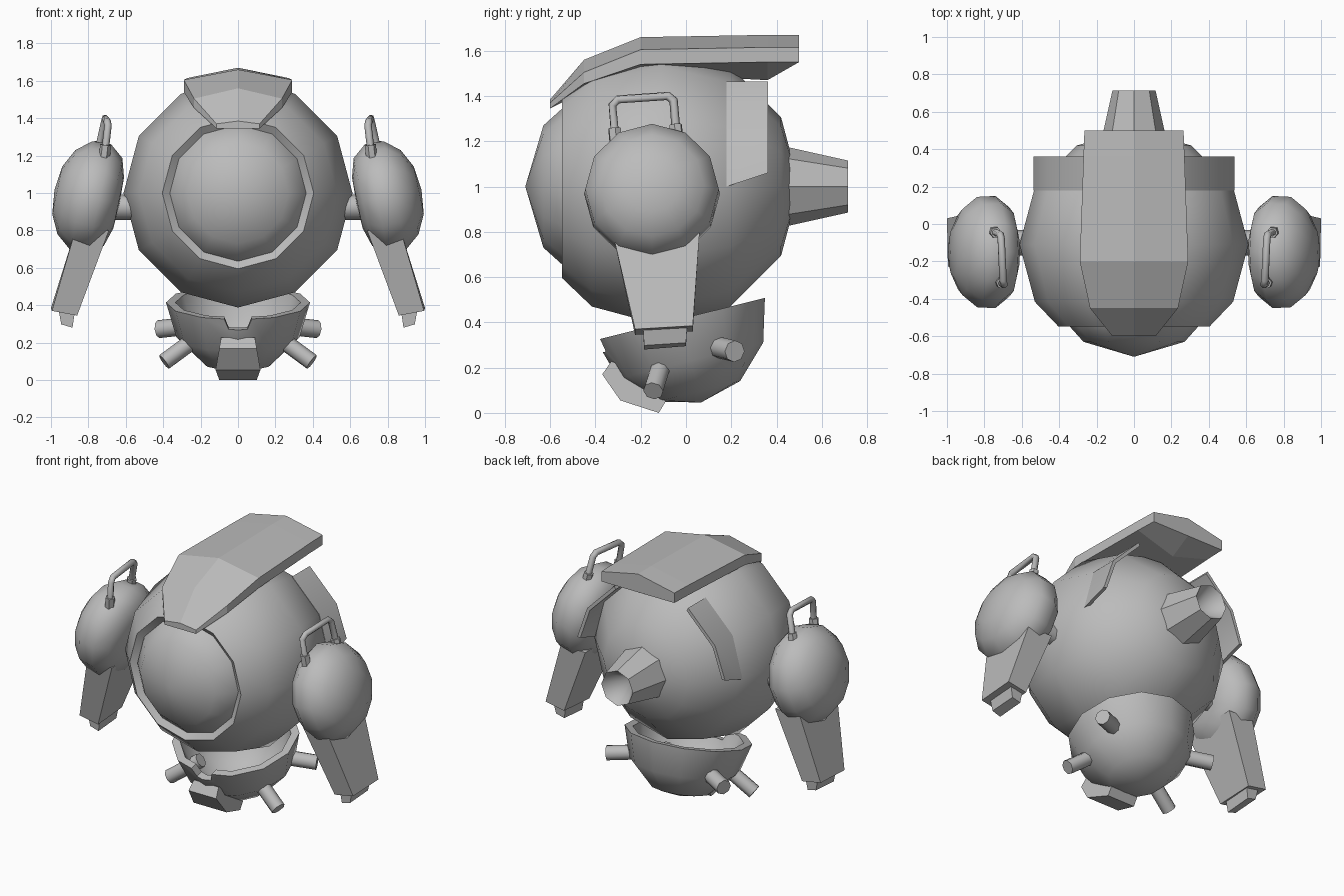
import bpy, bmesh
from math import sin, cos, pi, radians
from mathutils import Matrix, Vector

if "Cube" in bpy.data.objects:
    bpy.data.objects.remove(bpy.data.objects["Cube"])

grey = bpy.data.materials.new("plain_grey")
grey.use_nodes = True
COLOUR = (0.5, 0.5, 0.5, 1)
grey.diffuse_color = COLOUR
grey.node_tree.nodes["Principled BSDF"].inputs["Base Color"].default_value = COLOUR


def loft(name, rings, matrix=Matrix(), cap=True, angle=None):
    """Skin closed rings of points; shade smooth below the given angle."""
    bm = bmesh.new()
    loops = [[bm.verts.new(matrix @ Vector(p)) for p in ring] for ring in rings]
    n = len(loops[0])
    for a, b in zip(loops, loops[1:]):
        for i in range(n):
            j = (i + 1) % n
            bm.faces.new((a[i], a[j], b[j], b[i]))
    if cap:
        bm.faces.new(loops[0])
        bm.faces.new(loops[-1])
    bmesh.ops.remove_doubles(bm, verts=bm.verts, dist=0.0001)
    bmesh.ops.recalc_face_normals(bm, faces=bm.faces)
    mesh = bpy.data.meshes.new(name)
    bm.to_mesh(mesh)
    bm.free()
    mesh.materials.append(grey)
    ob = bpy.data.objects.new(name, mesh)
    bpy.context.collection.objects.link(ob)
    if angle:
        shade(ob, angle)
    return ob


def select(ob):
    bpy.ops.object.select_all(action='DESELECT')
    ob.select_set(True)
    bpy.context.view_layer.objects.active = ob


def shade(ob, angle):
    select(ob)
    bpy.ops.object.shade_smooth_by_angle(angle=radians(angle))


def lathe(name, profile, matrix=Matrix(), segments=12, cap=False, angle=50):
    """Spin (height, radius) pairs about local z."""
    turns = [2 * pi * i / segments for i in range(segments)]
    rings = [[(r * cos(t), r * sin(t), h) for t in turns] for h, r in profile]
    return loft(name, rings, matrix, cap, angle)


def rod(name, start, end, radius, flip, segments=8):
    start, end = Vector(start), Vector(end)
    axis = end - start
    m = flip @ Matrix.Translation(start) @ axis.to_track_quat('Z', 'Y').to_matrix().to_4x4()
    return lathe(name, [(0, radius), (axis.length, radius)], m, segments, True)


def rectangle(x0, x1, y0, y1, z):
    return [(x0, y0, z), (x1, y0, z), (x1, y1, z), (x0, y1, z)]


# Round body shell, open at the front, with a domed window
R = 0.612
facing_front = Matrix.Translation((0, -0.11, 1)) @ Matrix.Rotation(pi / 2, 4, 'X')
shell = [(-R * cos(i * pi / 6), R * sin(i * pi / 6)) for i in range(5)]
lathe("body_shell", shell + [(0.437, 0.405), (0.40, 0.355)], facing_front)
lathe("window_dome", [(0.38, 0.375), (0.42, 0.36), (0.52, 0.27), (0.60, 0)], facing_front)

# Hollow tapered exhaust at the back
facing_back = Matrix.Translation((0, 0, 1)) @ Matrix.Rotation(-pi / 2, 4, 'X')
lathe("exhaust", [(0.45, 0.174), (0.715, 0.115), (0.56, 0)], facing_back, 8, angle=40)

# Ridged crest over the top: y, half width, ridge, upper edge, lower edge, keel
crest = [(0.5, 0.265, 1.67, 1.615, 1.55, 1.55),
         (0.36, 0.27, 1.67, 1.615, 1.55, 1.47),
         (-0.2, 0.29, 1.66, 1.605, 1.54, 1.5),
         (-0.45, 0.235, 1.56, 1.505, 1.455, 1.42),
         (-0.6, 0.115, 1.385, 1.37, 1.345, 1.345)]
loft("crest", [[(0, y, ridge), (w, y, up), (w, y, low), (0, y, keel), (-w, y, low), (-w, y, up)]
               for y, w, ridge, up, low, keel in crest])

# Bowl-shaped jaw, tilted forward, with a notch in its front rim
tilt = Matrix.Translation((0, -0.025, 0.415)) @ Matrix.Rotation(radians(14), 4, 'X')
jaw = lathe("jaw_bowl", [(-0.38, 0), (-0.33, 0.19), (-0.19, 0.33), (0, 0.385),
                         (0, 0.335), (-0.16, 0.29), (-0.28, 0.165), (-0.33, 0)], tilt)
cutter = loft("notch_cutter", [[(-0.085, y, 0.03), (0.085, y, 0.03), (0.05, y, -0.06),
                                (-0.05, y, -0.06)] for y in (-0.5, -0.2)], tilt)
cutter.hide_render = True
notch = jaw.modifiers.new("notch", 'BOOLEAN')
notch.operation = 'DIFFERENCE'
notch.solver = 'EXACT'
notch.object = cutter
select(jaw)
bpy.ops.object.modifier_apply(modifier="notch")
bpy.data.objects.remove(cutter)
shade(jaw, 50)

# Chin block: half width, y, z round its side outline
chin = [(0.09, -0.33, 0.228), (0.1, -0.37, 0.17), (0.12, -0.29, 0.055),
        (0.1, -0.12, 0), (0.1, -0.09, 0.05), (0.09, -0.2, 0.18)]
loft("chin", [[(s * w, y, z) for w, y, z in chin] for s in (-1, 1)])

for side, s in (("left", 1), ("right", -1)):
    flip = Matrix.Diagonal((s, 1, 1, 1))

    # Curved rear guard standing off the shell
    guard = []
    for t in (0, pi / 6, pi / 3):
        guard.append([(r * cos(t), y, 1 + r * sin(t) + (0.06 if t == 0 and y > 0.3 else 0))
                      for r, y in ((0.537, 0.18), (0.537, 0.362), (0.515, 0.362), (0.515, 0.18))])
    loft(side + "_rear_guard", guard, flip, angle=40)

    # Shoulder axle and pod
    rod(side + "_shoulder_axle", (0.5, -0.1, 0.925), (0.7, -0.1, 0.925), 0.068, flip)
    pod_place = (flip @ Matrix.Translation((0.8, -0.15, 0.98))
                 @ Matrix.Rotation(radians(-12), 4, 'Y') @ Matrix.Rotation(pi / 2, 4, 'Y'))
    lathe(side + "_pod", [(-0.17, 0), (-0.165, 0.14), (-0.135, 0.24), (-0.06, 0.3),
                          (0.04, 0.295), (0.12, 0.23), (0.17, 0.13), (0.185, 0)], pod_place)

    # Tapered forearm and small tip block
    loft(side + "_forearm", [rectangle(0.69, 0.87, -0.325, 0.06, 0.8),
                             [(0.86, -0.225, 0.345), (0.995, -0.225, 0.37),
                              (1.0, 0.03, 0.385), (0.865, 0.03, 0.36)]], flip)
    loft(side + "_arm_tip", [rectangle(0.87, 0.96, -0.19, 0.005, 0.38),
                             [(0.885, -0.185, 0.28), (0.945, -0.185, 0.298),
                              (0.945, 0, 0.31), (0.885, 0, 0.295)]], flip)

    # Bent tube handle with collars
    path = [Vector(p) for p in ((0.715, -0.31, 1.19), (0.695, -0.325, 1.36), (0.7, -0.3, 1.385),
                                (0.71, -0.08, 1.4), (0.715, -0.055, 1.38), (0.755, -0.04, 1.2))]
    curve = bpy.data.curves.new(side + "_handle", 'CURVE')
    curve.dimensions = '3D'
    curve.bevel_depth = 0.02
    curve.bevel_resolution = 1
    spline = curve.splines.new('POLY')
    spline.points.add(len(path) - 1)
    for point, p in zip(spline.points, path):
        point.co = (flip @ p).to_4d()
    curve.materials.append(grey)
    bpy.context.collection.objects.link(bpy.data.objects.new(side + "_handle", curve))
    for place, foot, top in (("front", path[0], path[1]), ("rear", path[-1], path[-2])):
        rod(f"{side}_{place}_collar", foot, foot.lerp(top, 0.4), 0.03, flip, 6)

    # Stub pegs on the jaw
    rod(side + "_rear_peg", (0.27, 0.14, 0.29), (0.425, 0.215, 0.272), 0.048, flip)
    rod(side + "_front_peg", (0.2, -0.1, 0.24), (0.395, -0.145, 0.097), 0.045, flip)
